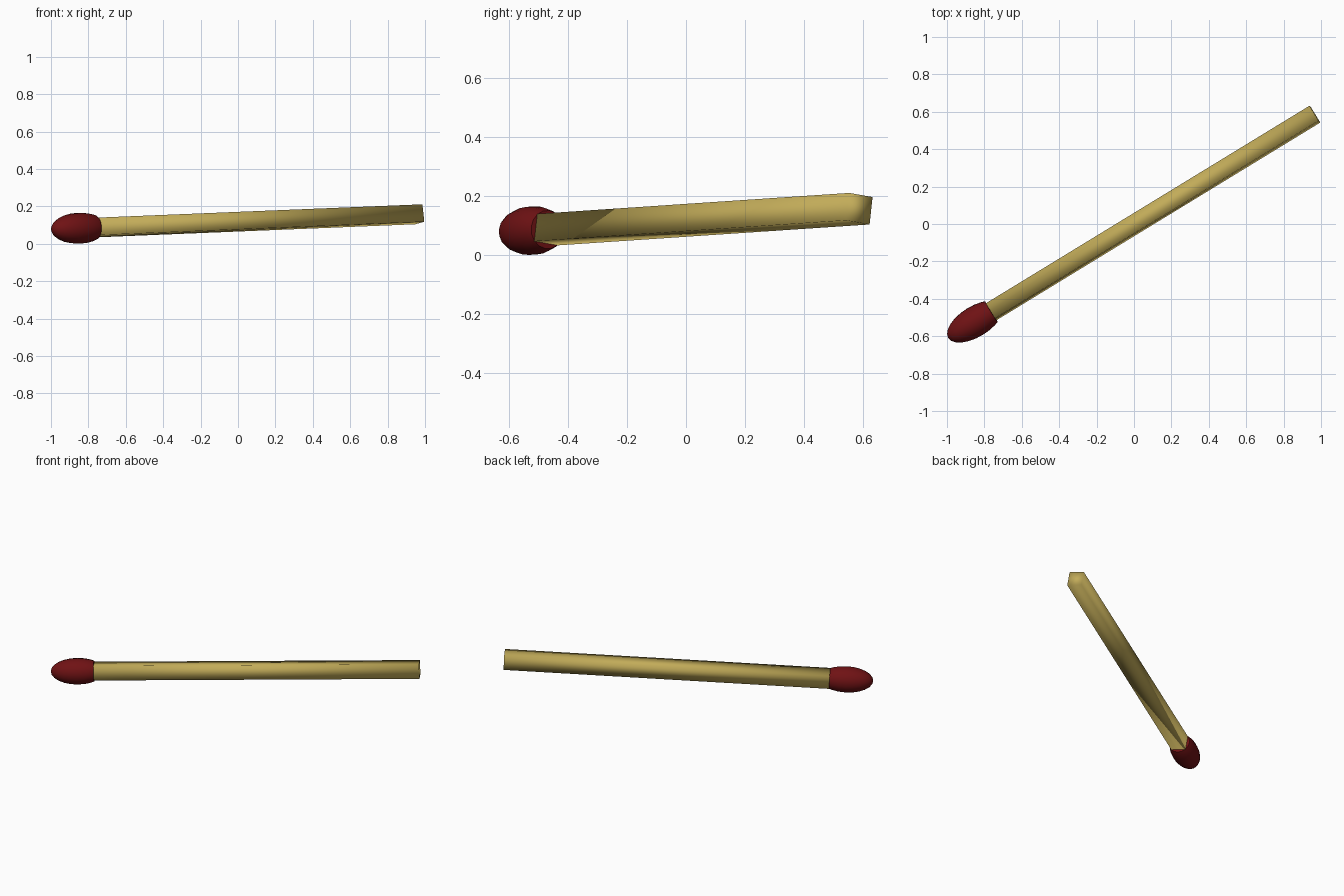
import bpy
import bmesh
from math import radians
from mathutils import Matrix, Vector

if "Cube" in bpy.data.objects:
    bpy.data.objects.remove(bpy.data.objects["Cube"], do_unlink=True)

# Shared frame: local x runs along the stick, origin at the middle of the head
FRAME = (Matrix.Translation((-0.85, -0.522, 0.083))
         @ Matrix.Rotation(radians(31.4), 4, 'Z')
         @ Matrix.Rotation(radians(-2), 4, 'Y')
         @ Matrix.Rotation(radians(-8.5), 4, 'X'))


def make_material(name, rgb):
    mat = bpy.data.materials.new(name)
    mat.use_nodes = True
    mat.diffuse_color = (*rgb, 1)
    mat.node_tree.nodes["Principled BSDF"].inputs["Base Color"].default_value = (*rgb, 1)
    return mat


def add_part(name, bm, mat):
    bmesh.ops.transform(bm, matrix=FRAME, verts=bm.verts)
    bmesh.ops.recalc_face_normals(bm, faces=bm.faces)
    mesh = bpy.data.meshes.new(name)
    bm.to_mesh(mesh)
    bm.free()
    mesh.materials.append(mat)
    obj = bpy.data.objects.new(name, mesh)
    bpy.context.collection.objects.link(obj)
    mesh.shade_smooth()
    return obj


wood = make_material("pale_wood", (0.54, 0.41, 0.10))
red = make_material("dark_red", (0.16, 0.006, 0.007))

# Square stick with softly shaded edges, starting inside the head
START, END, SIDE = 0.07, 2.13, 0.094
bm = bmesh.new()
bmesh.ops.create_cube(bm, size=1, matrix=Matrix.Translation(((START + END) / 2, 0, 0))
                      @ Matrix.Diagonal((END - START, SIDE, SIDE, 1)))
add_part("stick", bm, wood)

# Egg-shaped head, cut flat where the stick enters
bm = bmesh.new()
bmesh.ops.create_uvsphere(bm, u_segments=16, v_segments=12, radius=1,
                          matrix=Matrix.Diagonal((0.168, 0.083, 0.083, 1))
                          @ Matrix.Rotation(radians(90), 4, 'Y'))
cut = bmesh.ops.bisect_plane(bm, geom=bm.verts[:] + bm.edges[:] + bm.faces[:],
                             plane_co=Vector((0.102, 0, 0)),
                             plane_no=Vector((1, 0, 0)), clear_outer=True)
rim = [e for e in cut["geom_cut"] if isinstance(e, bmesh.types.BMEdge)]
bmesh.ops.contextual_create(bm, geom=rim)
for edge in rim:
    edge.smooth = False
add_part("match_head", bm, red)
